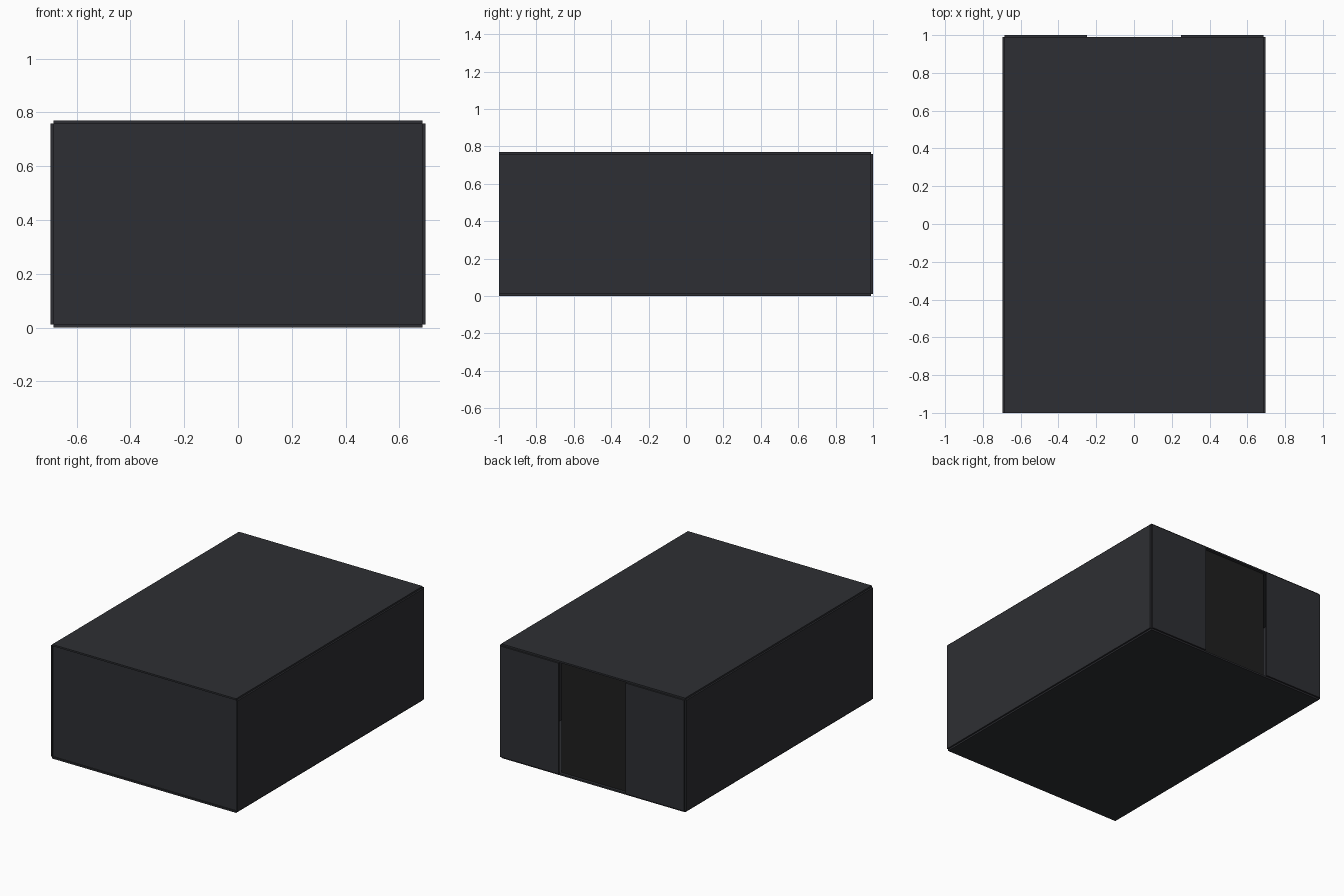
import bpy

if "Cube" in bpy.data.objects:
    bpy.data.objects.remove(bpy.data.objects["Cube"])

T = 0.011          # panel thickness
W, H = 0.686, 0.77  # inner half width, full height
Y0, Y1 = -1.0, 1.0


def material(name, rgb):
    m = bpy.data.materials.new(name)
    m.diffuse_color = (*rgb, 1)
    m.use_nodes = True
    m.node_tree.nodes["Principled BSDF"].inputs["Base Color"].default_value = m.diffuse_color
    return m


shell = material("charcoal", (0.027, 0.028, 0.033))
black = material("black", (0.014, 0.014, 0.014))


def panel(name, lo, hi, mat=shell):
    """Flat board spanning two opposite corners."""
    bpy.ops.mesh.primitive_cube_add(size=1, location=[(a + b) / 2 for a, b in zip(lo, hi)])
    ob = bpy.context.object
    ob.name = name
    ob.scale = [b - a for a, b in zip(lo, hi)]
    bpy.ops.object.transform_apply(location=False, rotation=False, scale=True)
    ob.data.materials.append(mat)
    return ob


# floor and roof
panel("floor", (-W, Y0, 0), (W, Y1 - T, T))
panel("roof", (-W, Y0, H - T), (W, Y1 - T, H))

# side walls and the two halves of the back wall, leaving a full height opening
for side, s in (("left", -1), ("right", 1)):
    xs = sorted((s * W, s * (W + T)))
    panel(side + "_wall", (xs[0], Y0, T), (xs[1], Y1 - T, H - T))
    xs = sorted((s * 0.25, s * W))
    panel(side + "_back_wall", (xs[0], Y1 - T, T), (xs[1], Y1, H - T))

# slightly recessed front wall
panel("front_wall", (-W, Y0 + 0.008, T), (W, Y0 + 0.008 + T, H - T))

# dark door panel standing just behind the back opening
panel("door_panel", (-0.25, 0.958, T), (0.25, 0.969, H - T), black)
